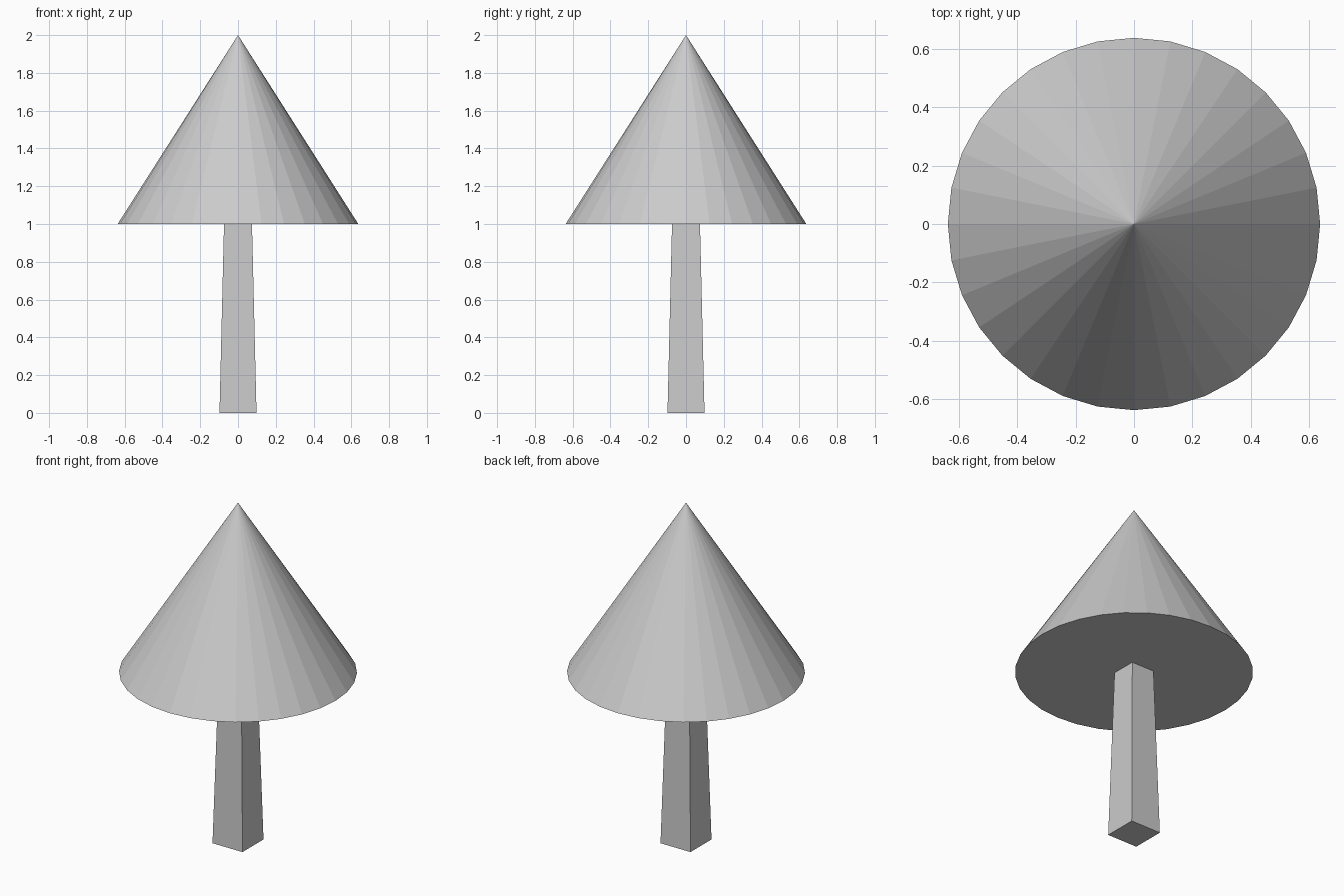
import bpy
import math

if "Cube" in bpy.data.objects:
    bpy.data.objects.remove(bpy.data.objects["Cube"])


def tapered(name, sides, r_bottom, r_top, z0, z1, turn=0.0):
    """Flat-shaded upright cone or frustum between two heights."""
    bpy.ops.mesh.primitive_cone_add(
        vertices=sides, radius1=r_bottom, radius2=r_top, depth=z1 - z0,
        location=(0, 0, (z0 + z1) / 2), rotation=(0, 0, turn))
    obj = bpy.context.object
    obj.name = name
    bpy.ops.object.transform_apply(location=True, rotation=True, scale=True)
    return obj


# Square trunk, slightly narrower at the top
tapered("trunk", 4, 0.098 * math.sqrt(2), 0.074 * math.sqrt(2), 0.0, 1.0,
        math.radians(45))

# Conical foliage with a closed underside
tapered("foliage", 32, 0.637, 0.0, 1.0, 2.0)
